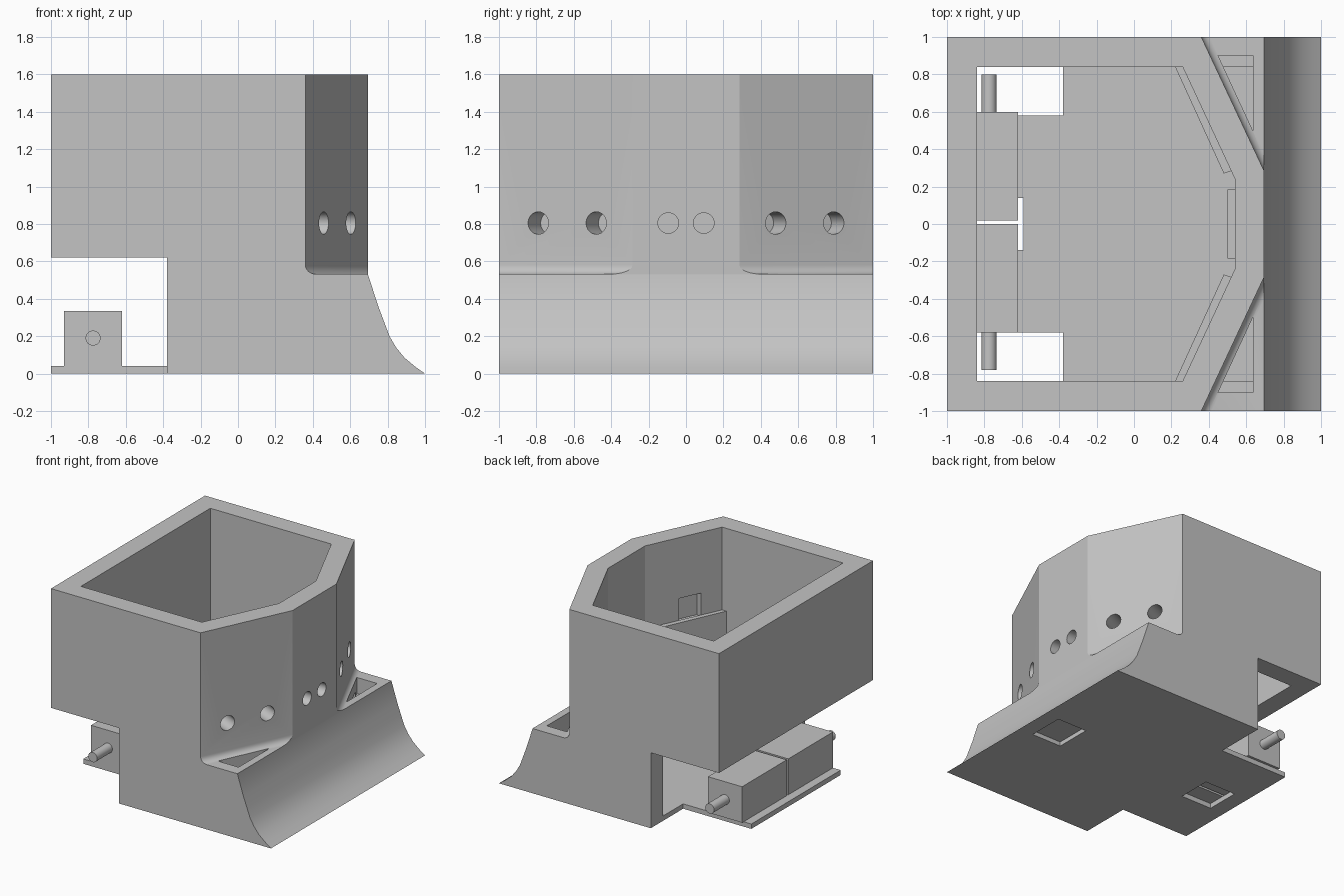
import bpy, bmesh, math
from mathutils import Vector, Matrix

if "Cube" in bpy.data.objects:
    bpy.data.objects.remove(bpy.data.objects["Cube"], do_unlink=True)

grey = bpy.data.materials.new("plain grey")
grey.use_nodes = True
colour = (0.55, 0.55, 0.55, 1)
grey.diffuse_color = colour
grey.node_tree.nodes["Principled BSDF"].inputs["Base Color"].default_value = colour


def finish(name, bm):
    bmesh.ops.recalc_face_normals(bm, faces=bm.faces)
    mesh = bpy.data.meshes.new(name)
    bm.to_mesh(mesh)
    bm.free()
    mesh.materials.append(grey)
    obj = bpy.data.objects.new(name, mesh)
    bpy.context.collection.objects.link(obj)
    return obj


def prism(name, points, low, high, axis="z", round_edge=None):
    """Extrude an outline along z (xy outline) or along y (xz outline)."""
    place = (lambda a, b, t: (a, b, t)) if axis == "z" else (lambda a, b, t: (a, t, b))
    bm = bmesh.new()
    face = bm.faces.new([bm.verts.new(place(a, b, low)) for a, b in points])
    moved = bmesh.ops.extrude_face_region(bm, geom=[face])["geom"]
    step = Vector(place(0, 0, high - low))
    bmesh.ops.translate(bm, vec=step, verts=[v for v in moved if isinstance(v, bmesh.types.BMVert)])
    if round_edge:
        # round the bottom edge between the first two outline points
        ends = [Vector(place(*p, low)) for p in points[:2]]
        edges = [e for e in bm.edges if all(min((v.co - p).length for p in ends) < 1e-4 for v in e.verts)]
        bmesh.ops.bevel(bm, geom=edges, offset=round_edge, segments=6, profile=0.5, affect='EDGES')
    return finish(name, bm)


def box(name, x0, x1, y0, y1, z0, z1):
    return prism(name, [(x0, y0), (x1, y0), (x1, y1), (x0, y1)], z0, z1)


def rod(name, centre, direction, radius, length):
    bm = bmesh.new()
    turn = Vector(direction).to_track_quat('Z', 'Y').to_matrix().to_4x4()
    bmesh.ops.create_cone(bm, cap_ends=True, segments=32, radius1=radius, radius2=radius,
                          depth=length, matrix=Matrix.Translation(centre) @ turn)
    return finish(name, bm)


def cut(target, *cutters):
    bpy.context.view_layer.objects.active = target
    for cutter in cutters:
        mod = target.modifiers.new("cut", 'BOOLEAN')
        mod.operation = 'DIFFERENCE'
        mod.solver = 'EXACT'
        mod.object = cutter
        bpy.ops.object.modifier_apply(modifier=mod.name)
        bpy.data.objects.remove(cutter, do_unlink=True)


def smooth(obj, degrees):
    bpy.ops.object.select_all(action='DESELECT')
    obj.select_set(True)
    bpy.context.view_layer.objects.active = obj
    bpy.ops.object.shade_smooth_by_angle(angle=math.radians(degrees))


def flip(points, side):
    return [(x, y * side) for x, y in points]


# Body shell: side profile with the curved scoop
scoop = [(1, 0), (0.95, 0.035), (0.89, 0.085), (0.845, 0.14), (0.81, 0.2),
         (0.78, 0.28), (0.75, 0.36), (0.695, 0.53)]
body = prism("body_shell", [(-1, 1.6), (-1, 0.62), (-0.38, 0.62), (-0.38, 0)] + scoop
             + [(0.695, 1.6)], -1, 1, "y")

# Slanted corners with a rounded foot
a, b = Vector((0.36, 1)), Vector((0.695, 0.285))
along = (b - a).normalized()
for side in (1, -1):
    ends = [tuple(a - along * 0.3), tuple(b + along * 0.001)]
    cut(body, prism("corner_cutter", flip(ends + [(1.2, 0.284), (1.2, 1.27)], side),
                    0.532, 1.8, round_edge=0.05))

# Main chamber and its extension under the ledges
inner = [(-0.84, -0.84), (0.26, -0.84), (0.54, -0.24), (0.54, 0.24), (0.26, 0.84), (-0.84, 0.84)]
cut(body, prism("chamber_cutter", inner, 0.04, 1.8))
cut(body, box("lower_cutter", -0.3, 0.64, -0.84, 0.84, 0.04, 0.44))

# Ledge openings, sensor holes and connector recesses on both sides
outward = Vector((-along.y, along.x, 0))
for side in (1, -1):
    cut(body, prism("ledge_cutter", flip([(0.45, 0.9), (0.635, 0.9), (0.635, 0.5)], side), 0.4, 0.7))
    direction = Vector((outward.x, outward.y * side, 0))
    for y in (0.48, 0.79):
        p = a + along * ((1 - y) / -along.y)
        cut(body, rod("hole_cutter", Vector((p.x, y * side, 0.805)), direction, 0.06, 0.5))
    cut(body, rod("hole_cutter", (0.65, 0.095 * side, 0.805), (1, 0, 0), 0.055, 0.4))
    recess = [(0.30, 0.66), (0.38, 0.49), (0.47, 0.53), (0.39, 0.70)]
    cut(body, prism("recess_cutter", flip(recess, side), 0.9, 1.1))
cut(body, box("caster_cutter", 0.6, 0.87, -0.15, 0.15, -0.1, 0.035))
smooth(body, 20)

# Sensor boards against the inner walls
for side, label in ((1, "back"), (-1, "front")):
    outline = [(0.22, 0.84), (0.26, 0.84), (0.525, 0.285), (0.48, 0.27)]
    prism(label + "_sensor_board", flip(outline, side), 0.67, 0.92)
box("middle_sensor_board", 0.5, 0.545, -0.185, 0.185, 0.67, 0.92)

# Motor plate with an opening under the motors
plate = box("motor_plate", -1, -0.38, -0.58, 0.58, 0, 0.04)
cut(plate, box("plate_cutter", -0.87, -0.59, -0.14, 0.14, -0.1, 0.1))

# Motors and their shafts
for label, inside, outside, tip in (("back", 0.02, 0.6, 0.8), ("front", 0, -0.58, -0.78)):
    box(label + "_motor", -0.93, -0.62, min(inside, outside), max(inside, outside), 0.04, 0.335)
    shaft = rod(label + "_shaft", (-0.775, (outside + tip) / 2, 0.19), (0, 1, 0), 0.04, 0.2)
    smooth(shaft, 30)
